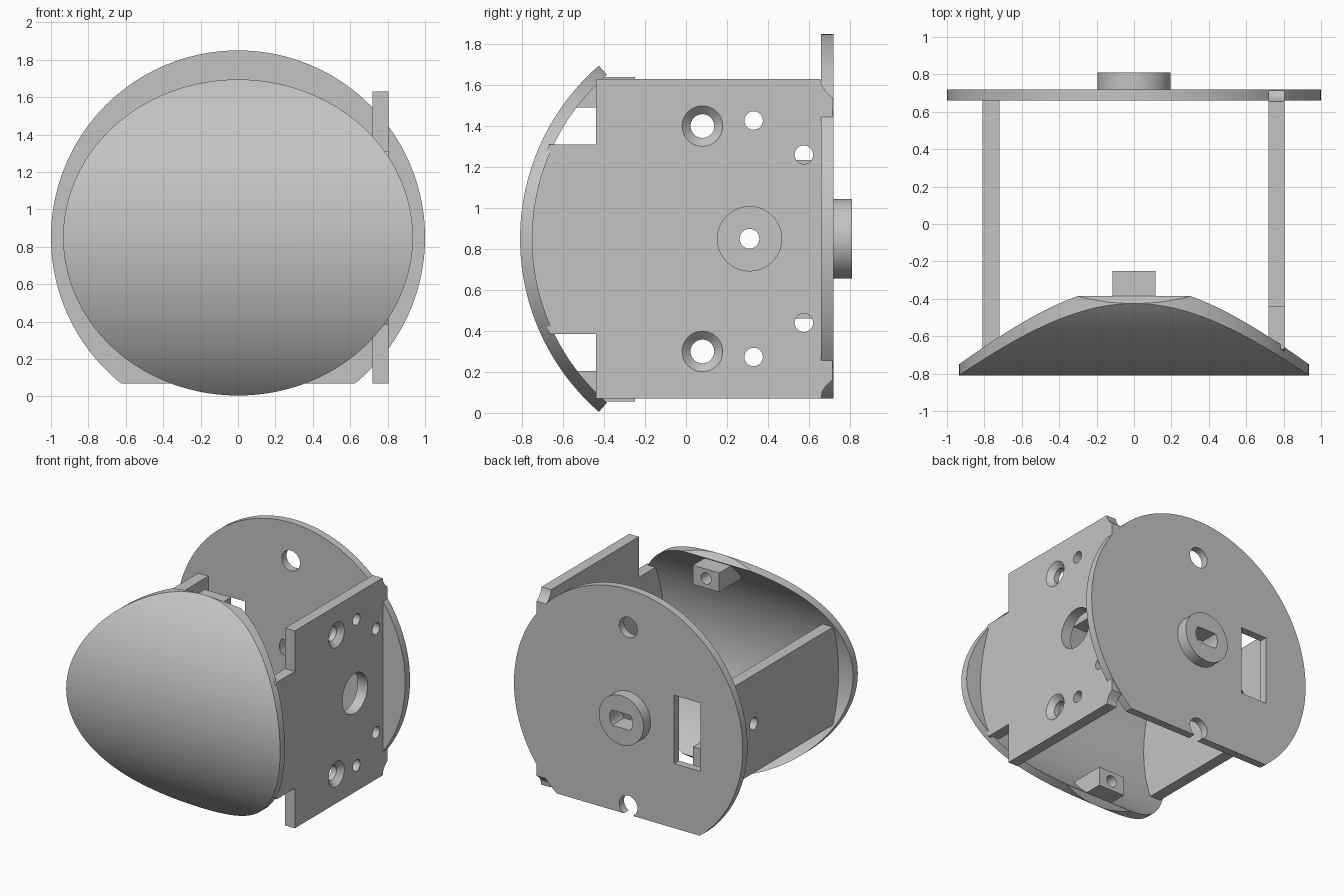
import bpy, bmesh, math
from mathutils import Matrix, Vector

if "Cube" in bpy.data.objects:
    bpy.data.objects.remove(bpy.data.objects["Cube"])

grey = bpy.data.materials.new("light grey plastic")
grey.diffuse_color = (0.55, 0.55, 0.55, 1)
grey.use_nodes = True
grey.node_tree.nodes["Principled BSDF"].inputs["Base Color"].default_value = grey.diffuse_color

CZ = 0.85            # height of the disc centre and the axle
AY = 0.31            # depth of the axle, centre of the curved shell
R_OUT, R_IN = 1.12, 1.06
TIP = math.asin(0.845 / R_OUT)


def finish(bm, name):
    bmesh.ops.recalc_face_normals(bm, faces=bm.faces)
    me = bpy.data.meshes.new(name)
    bm.to_mesh(me)
    bm.free()
    ob = bpy.data.objects.new(name, me)
    bpy.context.collection.objects.link(ob)
    me.materials.append(grey)
    return ob


def prism(name, pts, axis, a, b):
    """Extrude a 2D outline along x (points are y, z) or y (points are x, z)."""
    bm = bmesh.new()
    place = (lambda p, t: (t, p[0], p[1])) if axis == 'x' else (lambda p, t: (p[0], t, p[1]))
    face = bm.faces.new([bm.verts.new(place(p, a)) for p in pts])
    new = bmesh.ops.extrude_face_region(bm, geom=[face])['geom']
    move = Vector(place((0, 0), b - a))
    bmesh.ops.translate(bm, vec=move, verts=[v for v in new if isinstance(v, bmesh.types.BMVert)])
    return finish(bm, name)


def rect(u0, u1, v0, v1):
    return [(u0, v0), (u1, v0), (u1, v1), (u0, v1)]


def ellipse(u, v, ru, rv, n=128):
    return [(u + ru * math.cos(2 * math.pi * i / n), v + rv * math.sin(2 * math.pi * i / n))
            for i in range(n)]


def shell_arc(r, a0, a1, n=48):
    """Arc about the axle; angle 0 points to the front."""
    return [(AY - r * math.cos(a0 + (a1 - a0) * i / n), CZ + r * math.sin(a0 + (a1 - a0) * i / n))
            for i in range(n + 1)]


def arc_between(r, z0, z1, n=16):
    return shell_arc(r, math.asin((z0 - CZ) / r), math.asin((z1 - CZ) / r), n)


def cone_x(y, z, x0, r0, x1, r1):
    """Tapered cutter along x."""
    bm = bmesh.new()
    bmesh.ops.create_cone(bm, cap_ends=True, segments=48, radius1=r0, radius2=r1, depth=x1 - x0,
                          matrix=Matrix.Translation(((x0 + x1) / 2, y, z))
                          @ Matrix.Rotation(math.pi / 2, 4, 'Y'))
    return finish(bm, "cutter")


def boolean(ob, cutters, op='DIFFERENCE'):
    for c in cutters:
        m = ob.modifiers.new("cut", 'BOOLEAN')
        m.operation, m.object, m.solver = op, c, 'EXACT'
        bpy.context.view_layer.objects.active = ob
        bpy.ops.object.modifier_apply(modifier=m.name)
        bpy.data.objects.remove(c)


def smooth(ob):
    bpy.ops.object.select_all(action='DESELECT')
    ob.select_set(True)
    bpy.context.view_layer.objects.active = ob
    bpy.ops.object.shade_smooth_by_angle(angle=math.radians(25))


def keyed_hole():
    """Round shaft hole with two flats."""
    pts = [(x, max(CZ - 0.06, min(CZ + 0.06, z))) for x, z in ellipse(0, CZ, 0.1, 0.1, 48)]
    clean = [p for i, p in enumerate(pts)
             if not (p[1] == pts[i - 1][1] == pts[(i + 1) % len(pts)][1])]
    return prism("cutter", clean, 'y', 0.5, 1)


# Front shell: arc-shaped sheet trimmed to an oval
shell = prism("front_shell", shell_arc(R_OUT, -TIP, TIP, 72) + shell_arc(R_IN, TIP, -TIP, 72),
              'x', -1, 1)
boolean(shell, [prism("cutter", ellipse(0, CZ, 0.935, 0.845, 160), 'y', -1.2, 0.2)], 'INTERSECT')

# Back disc with a flat foot, screw holes and a cable slot
disc = prism("back_disc", ellipse(0, CZ, 1, 1, 160), 'y', 0.66, 0.72)
boolean(disc, [prism("cutter", rect(-2, 2, -1, 0.07), 'y', 0, 1),
               prism("cutter", ellipse(0, 1.55, 0.08, 0.08, 40), 'y', 0.5, 1),
               prism("cutter", ellipse(0, 0.14, 0.08, 0.08, 40), 'y', 0.5, 1),
               prism("cutter", rect(-0.63, -0.4, 0.58, 1.12), 'y', 0.5, 1),
               keyed_hole()])

# Shaft boss on the back
boss = prism("shaft_boss", ellipse(0, CZ, 0.195, 0.195, 64), 'y', 0.715, 0.81)
boolean(boss, [keyed_hole()])

# Right side plate with a front tab reaching the shell
tab = arc_between(1.08, 0.385, 1.31)
right = prism("right_plate",
              [(0.66, 0.07), (-0.44, 0.07), (-0.44, 0.385)] + tab
              + [(-0.44, 1.31), (-0.44, 1.63), (0.655, 1.63), (0.665, 1.595), (0.685, 1.565),
                 (0.715, 1.54), (0.715, 0.16), (0.685, 0.135), (0.665, 0.105)],
              'x', 0.72, 0.805)
cuts = [cone_x(AY, CZ, 0.6, 0.157, 0.9, 0.157)]
for s in (-1, 1):
    cuts += [cone_x(0.08, CZ + s * 0.55, 0.6, 0.058, 0.9, 0.058),
             cone_x(0.08, CZ + s * 0.55, 0.757, 0.05, 0.81, 0.104),
             cone_x(0.33, CZ + s * 0.577, 0.6, 0.045, 0.9, 0.045),
             cone_x(0.575, CZ + s * 0.41, 0.6, 0.045, 0.9, 0.045)]
boolean(right, cuts)

# Left side plate, lower, with the axle hole
left = prism("left_plate", [(0.67, 0.46)] + arc_between(1.08, 0.46, 1.235) + [(0.67, 1.235)],
             'x', -0.81, -0.72)
boolean(left, [cone_x(AY, CZ, -0.9, 0.048, -0.6, 0.048)])

# Screw lugs behind the shell, top and bottom
lugs = []
for name, z0, z1 in (("lower_lug", 0.055, 0.205), ("upper_lug", 1.49, 1.64)):
    lug = prism(name, [(-0.25, z0)] + arc_between(1.08, z0, z1, 8) + [(-0.25, z1)],
                'x', -0.115, 0.115)
    boolean(lug, [prism("cutter", ellipse(0, (z0 + z1) / 2, 0.045, 0.045, 32), 'y', -0.4, 0)])
    lugs.append(lug)

for ob in [shell, disc, boss, right, left] + lugs:
    smooth(ob)
